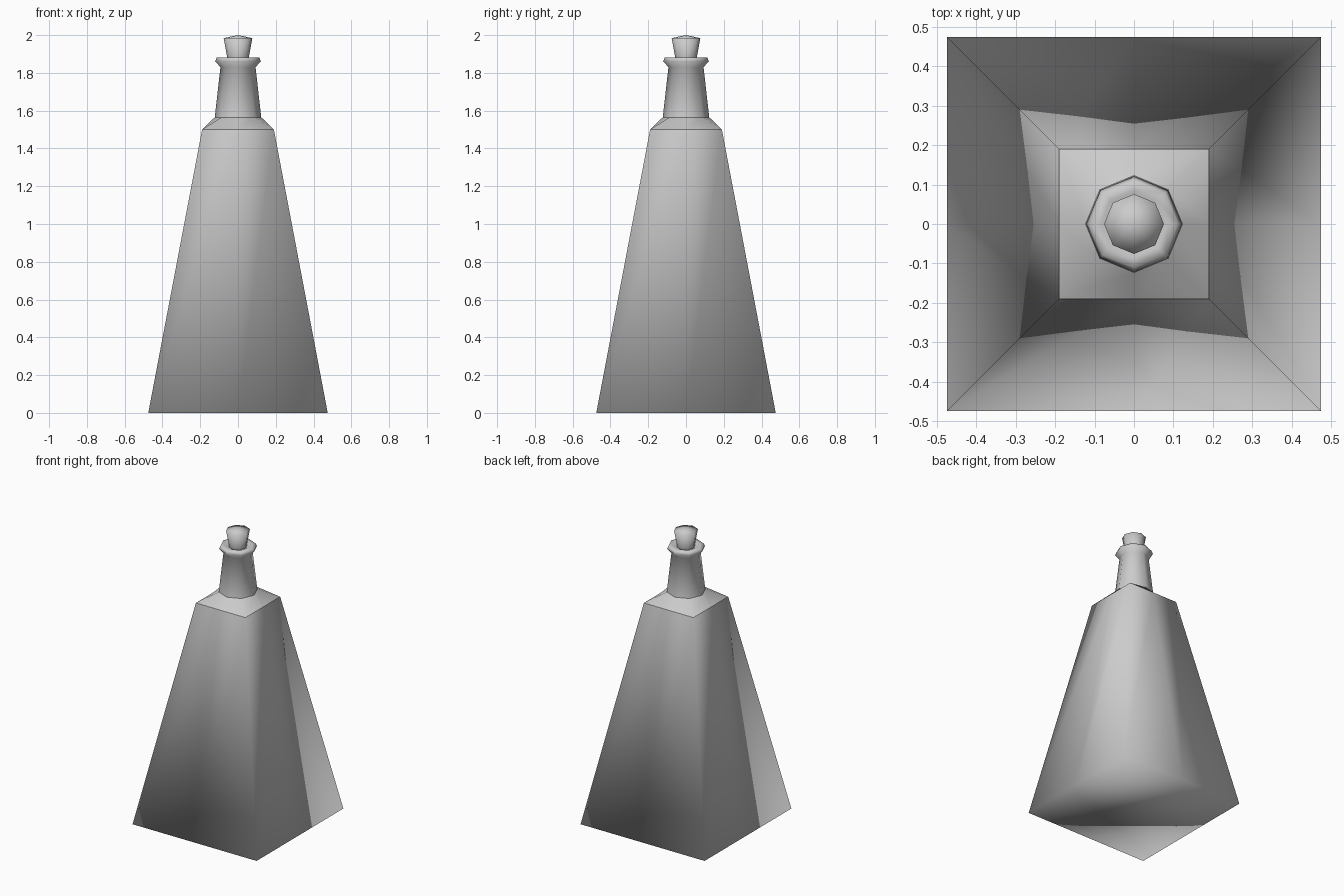
import bpy, bmesh
from math import cos, sin, pi, sqrt

if "Cube" in bpy.data.objects:
    bpy.data.objects.remove(bpy.data.objects["Cube"])


def ring(r, z, square=False):
    # eight points: an octagon, or a square of half-width r with side midpoints
    pts = []
    for i in range(8):
        d = r * sqrt(2) if square and i % 2 else r
        pts.append((d * cos(i * pi / 4), d * sin(i * pi / 4), z))
    return pts


def loft(name, rings, sharp=(), cap_top=True, tip=None):
    bm = bmesh.new()
    loops = [[bm.verts.new(p) for p in r] for r in rings]
    for a, b in zip(loops, loops[1:]):
        for i in range(8):
            j = (i + 1) % 8
            bm.faces.new((a[i], a[j], b[j], b[i]))
    bm.faces.new(loops[0][::-1])
    top = loops[-1]
    if tip is not None:
        apex = bm.verts.new((0, 0, tip))
        for i in range(8):
            bm.faces.new((top[i], top[(i + 1) % 8], apex))
    elif cap_top:
        bm.faces.new(top)
    for f in bm.faces:
        f.smooth = True
    for k in sharp:
        for i in range(8):
            bm.edges.get((loops[k][i], loops[k][(i + 1) % 8])).smooth = False
    me = bpy.data.meshes.new(name)
    bm.to_mesh(me)
    bm.free()
    ob = bpy.data.objects.new(name, me)
    bpy.context.collection.objects.link(ob)
    return ob


# Bottle: square tapering body, shoulder, octagonal neck and lip
loft("bottle", [
    ring(0.475, 0, True), ring(0.19, 1.5, True),
    ring(0.123, 1.565), ring(0.093, 1.83), ring(0.121, 1.862),
    ring(0.112, 1.882), ring(0.085, 1.882), ring(0.058, 1.872),
], sharp=(1, 2), cap_top=False)

# Liquid filling the lower body
loft("liquid", [ring(0.473, 0.002, True), ring(0.299, 0.92, True)], sharp=(1,))

# Stopper wedged into the neck, smooth all over
loft("cork", [ring(0.048, 1.8), ring(0.057, 1.88), ring(0.076, 1.984)], tip=2.0)
